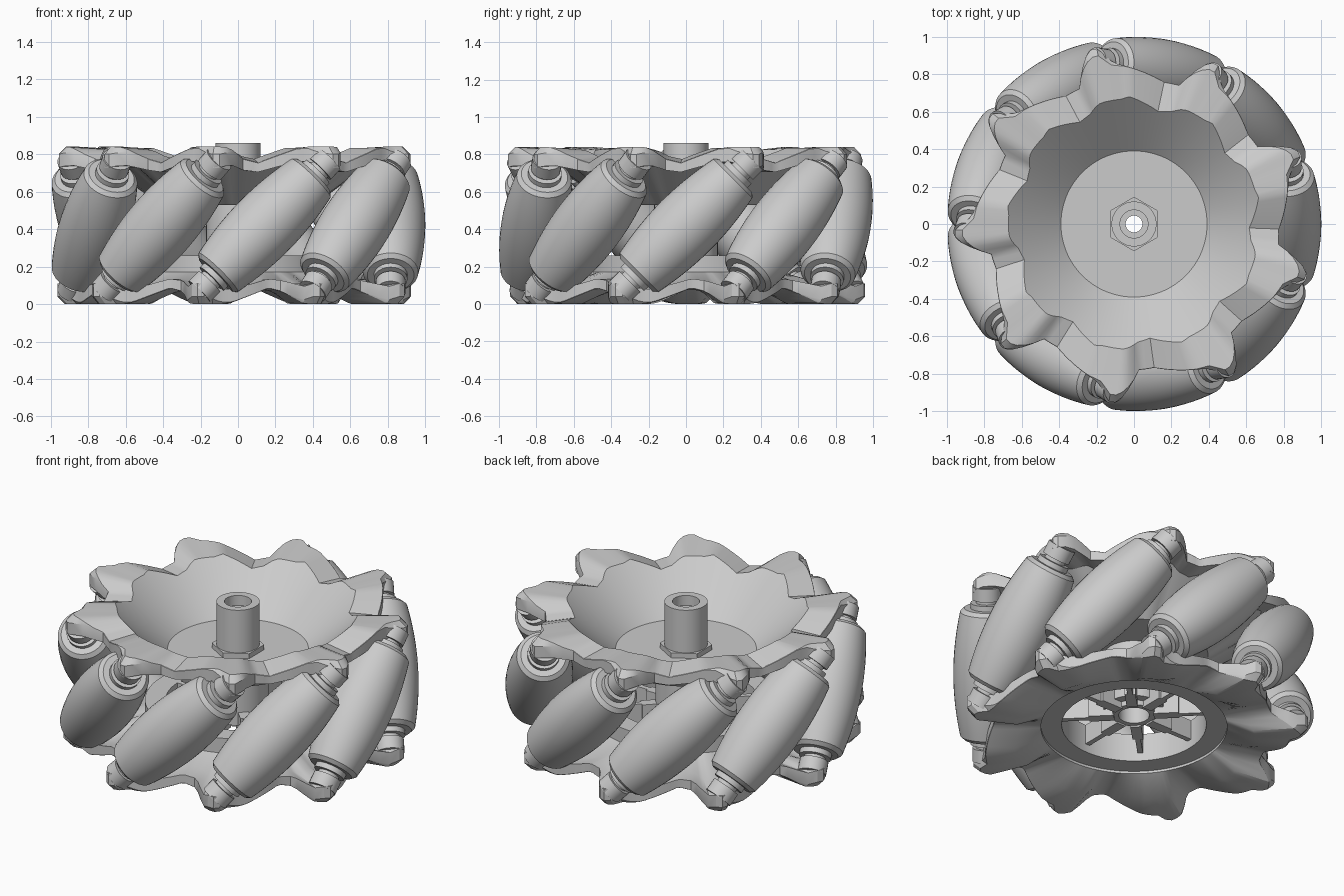
import bpy, bmesh, math
from mathutils import Matrix, Vector

if "Cube" in bpy.data.objects:
    bpy.data.objects.remove(bpy.data.objects["Cube"], do_unlink=True)

grey = bpy.data.materials.new("plain grey")
grey.use_nodes = True
colour = (0.6, 0.6, 0.6, 1)
grey.diffuse_color = colour
grey.node_tree.nodes["Principled BSDF"].inputs["Base Color"].default_value = colour

COUNT = 9
STEP = 360 / COUNT
MID = 0.42          # height of the roller centres
AXIS = 0.815        # distance from wheel axis to roller axis
TIP_START = 22      # angle of the first upper arm; the lower ones mirror it


def finish(name, bm, matrix=None):
    bmesh.ops.recalc_face_normals(bm, faces=bm.faces)
    mesh = bpy.data.meshes.new(name)
    bm.to_mesh(mesh)
    bm.free()
    mesh.materials.append(grey)
    obj = bpy.data.objects.new(name, mesh)
    bpy.context.collection.objects.link(obj)
    if matrix:
        obj.matrix_world = matrix
    bpy.ops.object.select_all(action="DESELECT")
    obj.select_set(True)
    bpy.context.view_layer.objects.active = obj
    bpy.ops.object.shade_smooth_by_angle(angle=math.radians(28))
    return obj


def revolve(name, section, segments, matrix=None, turn=0):
    """Sweep a closed section round z; section(angle) gives (radius, height) pairs."""
    bm = bmesh.new()
    rings = []
    for i in range(segments):
        deg = turn + 360 * i / segments
        a = math.radians(deg)
        rings.append([bm.verts.new((r * math.cos(a), r * math.sin(a), z))
                      for r, z in section(deg)])
    for i, ring in enumerate(rings):
        other = rings[(i + 1) % segments]
        for j in range(len(ring)):
            k = (j + 1) % len(ring)
            bm.faces.new((ring[j], other[j], other[k], ring[k]))
    return finish(name, bm, matrix)


def lathe(name, points, segments, matrix=None, turn=0):
    return revolve(name, lambda deg: points, segments, matrix, turn)


# One arm of the plates: angle from tip, rim radius, outer radius, top, thickness
ARM = [(-10, .68, .84, .83, .07), (-6, .67, .86, .84, .08), (-3, .67, .89, .84, .10),
       (-1, .67, .95, .84, .11), (1, .67, .965, .84, .11), (3, .67, .95, .84, .11),
       (5, .665, .91, .835, .09), (10, .63, .78, .775, .06),
       (16, .615, .775, .755, .05), (30, .68, .84, .83, .07)]


def arm_values(deg):
    rel = (deg - TIP_START + 10) % STEP - 10
    for a, b in zip(ARM, ARM[1:]):
        if a[0] <= rel <= b[0]:
            f = (rel - a[0]) / (b[0] - a[0])
            return [p + (q - p) * f for p, q in zip(a[1:], b[1:])]


# Outer edge of a plate, with a bevel that grows on the thicker arms
def plate_edge(rim, out, z, thick):
    bevel = max(.002, thick - .07)
    return [(out - bevel, z), (out, z - bevel), (out, z - thick), (rim + .03, z - thick)]


# Upper plate with its dished centre
def dish_section(deg):
    values = arm_values(deg)
    rim = values[0]
    return ([(.11, .57), (.39, .57), (rim, .57 + .91 * (rim - .39))]
            + plate_edge(*values) + [(.41, .53), (.11, .53)])


# Lower plate, the same arms turned over, with a recessed open ring in the middle
def ring_section(deg):
    values = arm_values(-deg)
    flipped = [(r, 2 * MID - z) for r, z in plate_edge(*values)]
    return ([(.40, .09), (.515, .09), (.515, .075), (values[0], 2 * MID - values[2])]
            + flipped + [(.515, .17), (.515, .26), (.40, .26)])


revolve("upper_plate", dish_section, 180)
revolve("lower_plate", ring_section, 180, turn=1)

# Hub, nut and the thicker sleeve below the dish
lathe("hub_tube", [(.12, .15), (.12, .86), (.075, .86), (.075, .80), (.045, .80),
                   (.045, .25), (.085, .25), (.085, .15)], 40)
lathe("hub_nut", [(.10, .56), (.145, .56), (.145, .60), (.10, .60)], 6, turn=30)
lathe("hub_sleeve", [(.11, .18), (.17, .18), (.17, .55), (.11, .55)], 40)

# Spokes of the lower plate, each a thin wall with a wider root
SPOKES = 8
for i in range(SPOKES):
    bm = bmesh.new()
    for inner, outer, width in ((.11, .42, .03), (.11, .25, .06)):
        size = Matrix.Diagonal((outer - inner, width, .12, 1))
        place = Matrix.Translation(((inner + outer) / 2, 0, .20))
        bmesh.ops.create_cube(bm, size=1, matrix=place @ size)
    finish(f"spoke_{i + 1}", bm, Matrix.Rotation(math.tau * i / SPOKES, 4, "Z"))

# Barrel profile that keeps the wheel's outline round, with a short tapered end
HALF = .355
barrel = [(1 - math.hypot(AXIS, s / math.sqrt(2)), s)
          for s in (HALF * k / 8 for k in range(-8, 9))]
barrel = [(.05, -HALF - .02), (.125, -HALF - .02)] + barrel
barrel += [(.125, HALF + .02), (.05, HALF + .02)]

# Slanted rollers with their axles, washers and arm bosses
for i in range(COUNT):
    c = math.radians(STEP * i)
    radial = Vector((math.cos(c), math.sin(c), 0))
    along = Vector((-math.sin(c), math.cos(c), 1)).normalized()
    side = along.cross(radial)
    frame = Matrix((radial, side, along)).transposed().to_4x4()
    frame.translation = radial * AXIS + Vector((0, 0, MID))
    lathe(f"roller_{i + 1}", barrel, 40, frame)
    lathe(f"axle_{i + 1}", [(.01, -.45), (.06, -.45), (.06, .45), (.01, .45)], 20, frame)
    for end, sign in (("upper", 1), ("lower", -1)):
        lathe(f"{end}_washer_{i + 1}",
              [(.04, sign * .36), (.09, sign * .36), (.09, sign * .405), (.04, sign * .405)],
              24, frame)
        lathe(f"{end}_boss_{i + 1}",
              [(.001, sign * .425), (.08, sign * .425), (.08, sign * .50), (.001, sign * .50)],
              24, frame)
